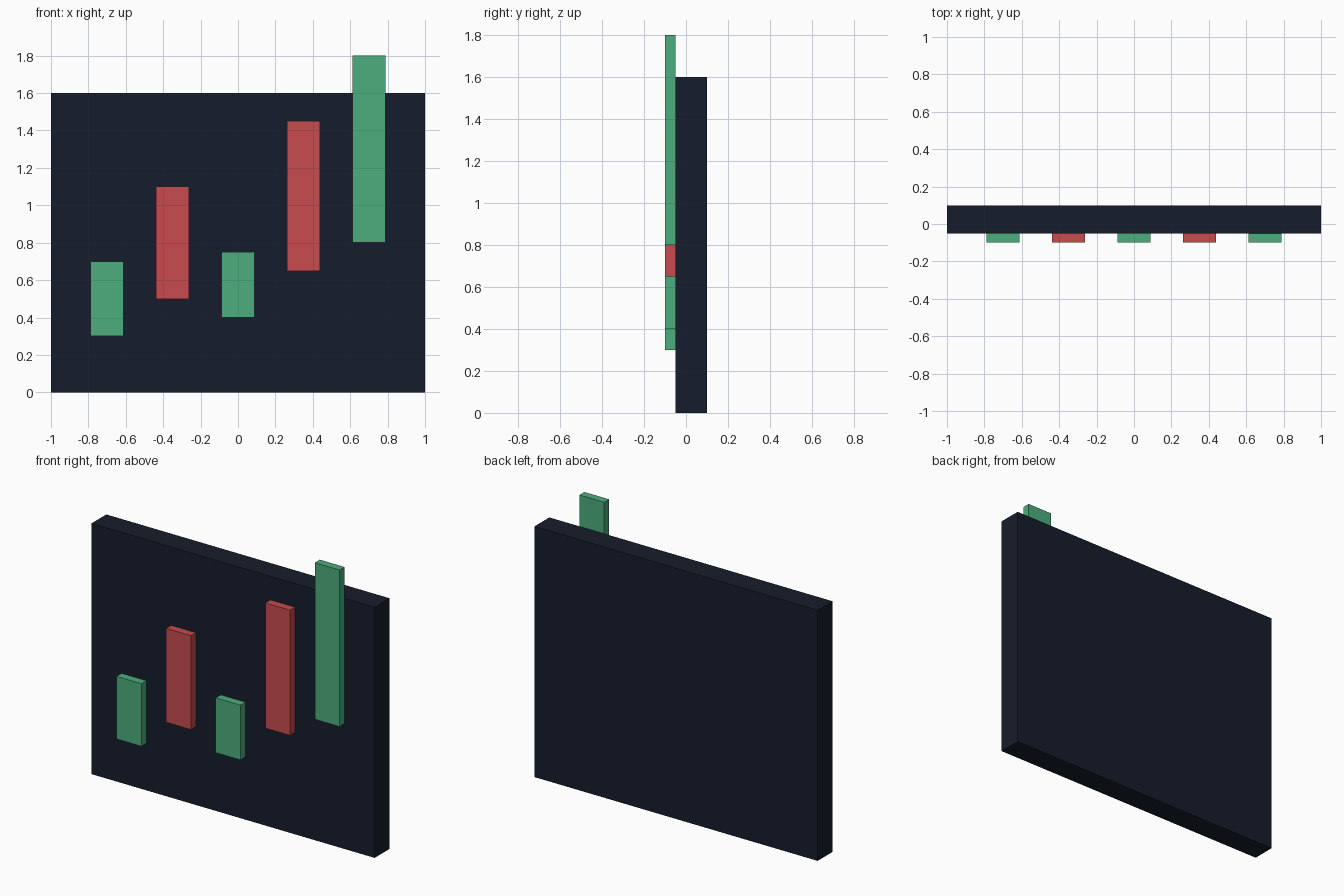
import bpy

if "Cube" in bpy.data.objects:
    bpy.data.objects.remove(bpy.data.objects["Cube"])


def material(name, rgb):
    mat = bpy.data.materials.new(name)
    mat.diffuse_color = (*rgb, 1.0)
    mat.use_nodes = True
    mat.node_tree.nodes["Principled BSDF"].inputs["Base Color"].default_value = mat.diffuse_color
    return mat


def box(name, x, y, z, mat):
    """Box spanning the (min, max) pairs x, y and z."""
    centre = [(a + b) / 2 for a, b in (x, y, z)]
    bpy.ops.mesh.primitive_cube_add(size=1, location=centre)
    ob = bpy.context.object
    ob.name = name
    ob.scale = [b - a for a, b in (x, y, z)]
    bpy.ops.object.transform_apply(location=False, rotation=False, scale=True)
    ob.data.materials.append(mat)
    return ob


navy = material("navy", (0.008, 0.012, 0.025))
green = material("green", (0.075, 0.42, 0.21))
red = material("red", (0.57, 0.07, 0.077))

# Backing board
box("back_panel", (-1, 1), (-0.05, 0.1), (0, 1.6), navy)

# Chart bars on the front face: bottom, top, colour
bars = [(0.3, 0.7, green), (0.5, 1.1, red), (0.4, 0.75, green),
        (0.65, 1.45, red), (0.8, 1.8, green)]
half_width = 0.0875
for i, (low, high, mat) in enumerate(bars):
    cx = (i - 2) * 0.35
    box(f"chart_bar_{i + 1}", (cx - half_width, cx + half_width),
        (-0.1, -0.05), (low, high), mat)
